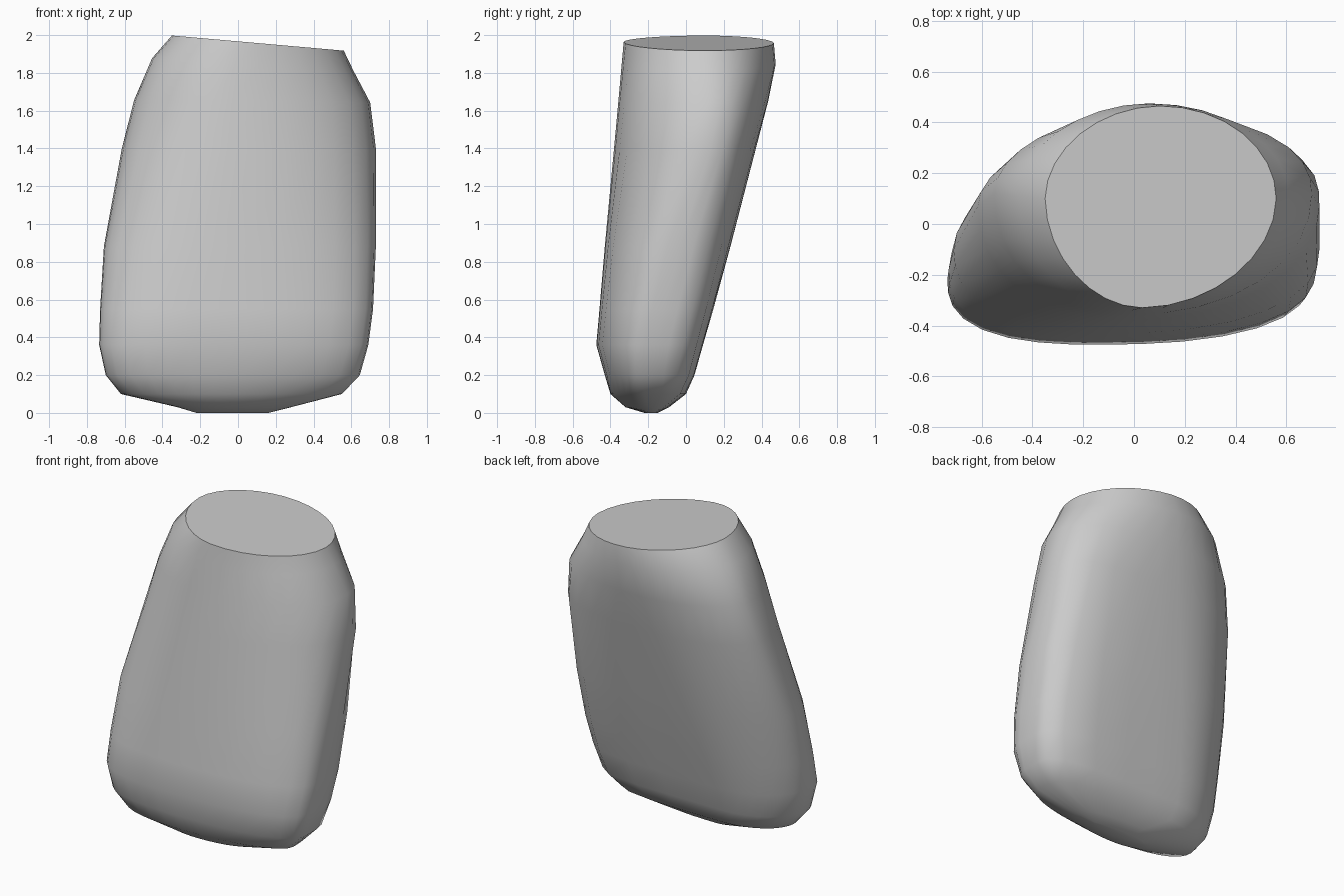
import bpy
import bmesh
import math

default = bpy.data.objects.get("Cube")
if default:
    bpy.data.objects.remove(default, do_unlink=True)

SIDES = 32

# One flat grey for the whole body
grey = bpy.data.materials.new("light grey")
grey.use_nodes = True
colour = (0.6, 0.6, 0.6, 1)
grey.diffuse_color = colour
grey.node_tree.nodes["Principled BSDF"].inputs["Base Color"].default_value = colour

# Sections, bottom to top: height, x min, x max, y min, y max,
# y of the widest point, front squareness, back corner squareness, tilt
SECTIONS = [
    (0, -0.22, 0.16, -0.22, -0.15, -0.18, 2, 2, 0),
    (0.03, -0.32, 0.28, -0.32, -0.09, -0.2, 2, 2.6, 0),
    (0.1, -0.62, 0.55, -0.4, 0, -0.22, 2, 4.5, 0),
    (0.2, -0.7, 0.645, -0.43, 0.045, -0.23, 2.3, 6, 0),
    (0.36, -0.735, 0.69, -0.475, 0.09, -0.22, 2.4, 6, 0),
    (0.55, -0.73, 0.715, -0.458, 0.145, -0.18, 2.4, 5.5, 0),
    (0.88, -0.71, 0.73, -0.43, 0.235, -0.1, 2.3, 4.5, 0),
    (1.4, -0.615, 0.73, -0.381, 0.37, 0.07, 2.1, 2.9, 0),
    (1.65, -0.55, 0.7, -0.358, 0.435, 0.12, 2.1, 2.3, 0.01),
    (1.85, -0.455, 0.61, -0.34, 0.475, 0.11, 2, 2, 0.06),
    (1.967, -0.35, 0.56, -0.33, 0.465, 0.1, 1.9, 2, 0.088),
]


def add_ring(bm, z, x0, x1, y0, y1, wide, front, corner, tilt):
    """Add a ring made of four rounded quarters, tilted along x."""
    front_peak = x0 + (x1 - x0) * 0.42
    back_peak = x0 + (x1 - x0) * (0.28 + 0.11 * z)
    front_left = front + max(0, 0.4 * (1 - z))
    ring = []
    for i in range(SIDES):
        a = math.tau * i / SIDES
        c, s = math.cos(a), math.sin(a)
        if s < 0:
            peak, depth = front_peak, wide - y0
            power = front if c > 0 else front_left
        else:
            peak, depth = back_peak, y1 - wide
            power = corner if c > 0 else 1.92
        width = x1 - peak if c > 0 else peak - x0
        r = (abs(c) ** power + abs(s) ** power) ** (-1 / power)
        x = peak + width * r * c
        ring.append(bm.verts.new((x, wide + depth * r * s, z - tilt * x)))
    return ring


# Body: skin the sections and close both ends
bm = bmesh.new()
rings = [add_ring(bm, *section) for section in SECTIONS]
for low, high in zip(rings, rings[1:]):
    for i in range(SIDES):
        j = (i + 1) % SIDES
        bm.faces.new((low[i], low[j], high[j], high[i]))
bm.faces.new(list(reversed(rings[0])))
bm.faces.new(rings[-1])
bmesh.ops.recalc_face_normals(bm, faces=bm.faces)

mesh = bpy.data.meshes.new("tapered_body")
bm.to_mesh(mesh)
bm.free()
mesh.materials.append(grey)
body = bpy.data.objects.new("tapered_body", mesh)
bpy.context.collection.objects.link(body)

# Smooth sides, crisp rim around the cut top
bpy.ops.object.select_all(action='DESELECT')
body.select_set(True)
bpy.context.view_layer.objects.active = body
bpy.ops.object.shade_smooth_by_angle(angle=math.radians(45))
